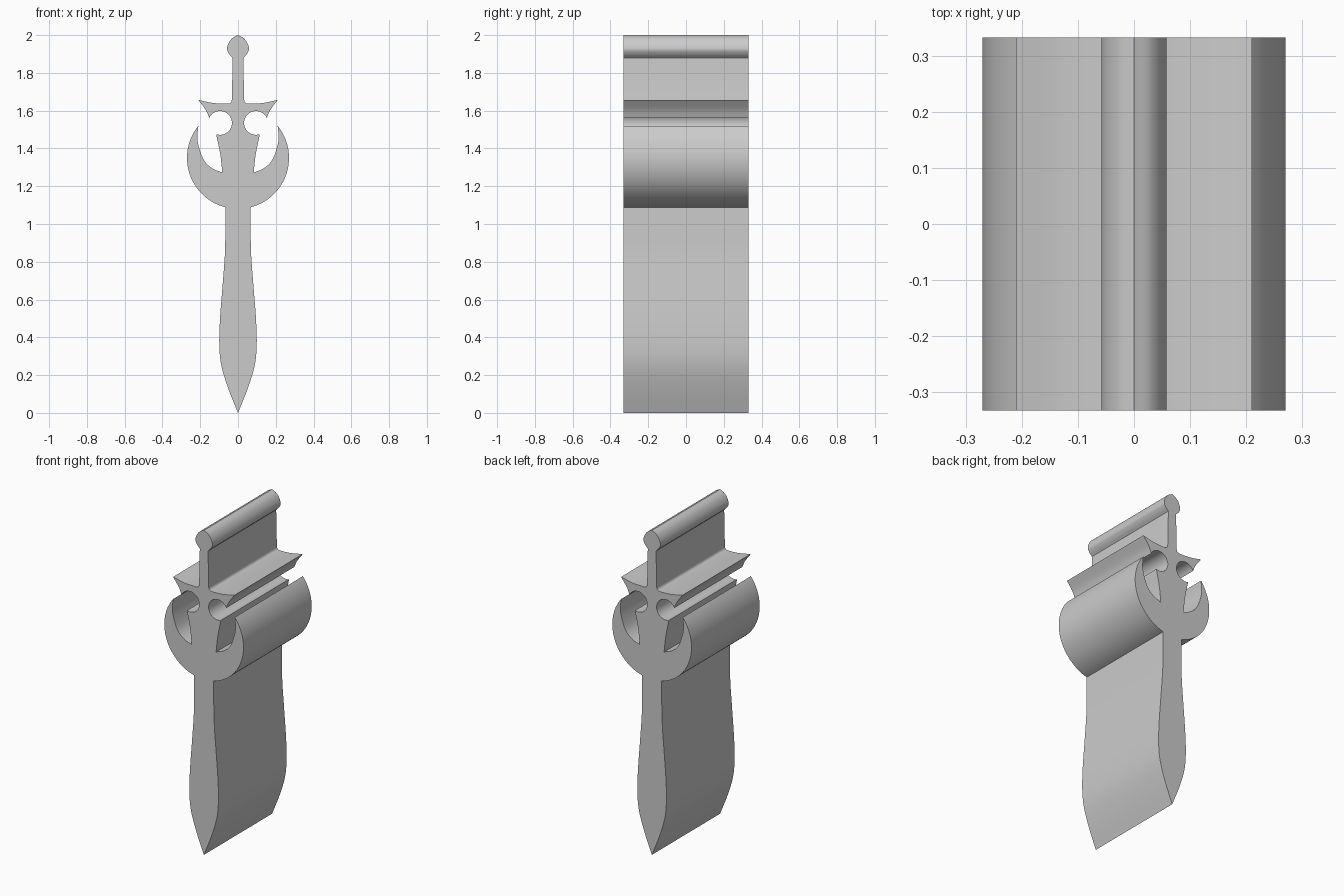
import bpy
import bmesh
import math
from mathutils import Vector

cube = bpy.data.objects.get("Cube")
if cube:
    bpy.data.objects.remove(cube, do_unlink=True)

HALF_DEPTH = 0.332


def spline(points, steps=8):
    """Smooth curve through the given points."""
    p = [Vector(q) for q in points]
    p = [2 * p[0] - p[1]] + p + [2 * p[-1] - p[-2]]
    out = []
    for a, b, c, d in zip(p, p[1:], p[2:], p[3:]):
        for i in range(steps):
            t = i / steps
            out.append(0.5 * (2 * b + (c - a) * t + (2 * a - 5 * b + 4 * c - d) * t ** 2
                              + (3 * b - a - 3 * c + d) * t ** 3))
    return out + [p[-2]]


def arc(cx, cz, r, start, end, steps=32):
    """Circular arc between two angles in degrees."""
    angles = [math.radians(start + (end - start) * i / steps) for i in range(steps + 1)]
    return [Vector((cx + r * math.cos(a), cz + r * math.sin(a))) for a in angles]


# Right half of the outline, from the blade tip up to the pommel
sections = [
    # leaf-shaped blade
    spline([(0, 0), (0.052, 0.13), (0.088, 0.25), (0.099, 0.36), (0.095, 0.5),
            (0.082, 0.67), (0.07, 0.83), (0.067, 0.95), (0.066, 1.088)]),
    # crescent, outer then inner edge
    arc(0, 1.35, 0.27, -76, 39),
    spline([(0.21, 1.52), (0.214, 1.44), (0.184, 1.345), (0.14, 1.297), (0.083, 1.272)]),
    # guard stem
    spline([(0.083, 1.272), (0.094, 1.37), (0.115, 1.472)]),
    # round notch under the crossguard
    arc(0.095, 1.535, 0.063, -72, -335),
    # crossguard wing
    spline([(0.152, 1.562), (0.172, 1.605), (0.21, 1.657)]),
    spline([(0.21, 1.657), (0.135, 1.641), (0.06, 1.637), (0.038, 1.643), (0.032, 1.66)]),
    # grip
    [Vector((0.032, 1.66)), Vector((0.028, 1.88))],
    # pommel
    spline([(0.028, 1.88), (0.047, 1.9), (0.058, 1.925), (0.05, 1.957), (0.03, 1.984), (0, 2)]),
]

half = []
for section in sections:
    for p in section:
        if not half or (p - half[-1]).length > 0.003:
            half.append(p)
half[-1] = Vector((0, 2))
outline = half + [Vector((-p.x, p.y)) for p in reversed(half[1:-1])]

# Extrude the outline from front to back
bm = bmesh.new()
front = bm.faces.new([bm.verts.new((p.x, -HALF_DEPTH, p.y)) for p in outline])
result = bmesh.ops.extrude_face_region(bm, geom=[front], use_keep_orig=True)
back_verts = [g for g in result["geom"] if isinstance(g, bmesh.types.BMVert)]
bmesh.ops.translate(bm, verts=back_verts, vec=(0, 2 * HALF_DEPTH, 0))
bmesh.ops.recalc_face_normals(bm, faces=bm.faces)
mesh = bpy.data.meshes.new("sword")
bm.to_mesh(mesh)
bm.free()

sword = bpy.data.objects.new("sword", mesh)
bpy.context.collection.objects.link(sword)

# Plain grey finish
grey = bpy.data.materials.new("light grey")
grey.use_nodes = True
color = (0.6, 0.6, 0.6, 1)
grey.diffuse_color = color
grey.node_tree.nodes["Principled BSDF"].inputs["Base Color"].default_value = color
mesh.materials.append(grey)

bpy.ops.object.select_all(action="DESELECT")
sword.select_set(True)
bpy.context.view_layer.objects.active = sword
bpy.ops.object.shade_smooth_by_angle(angle=math.radians(30))
